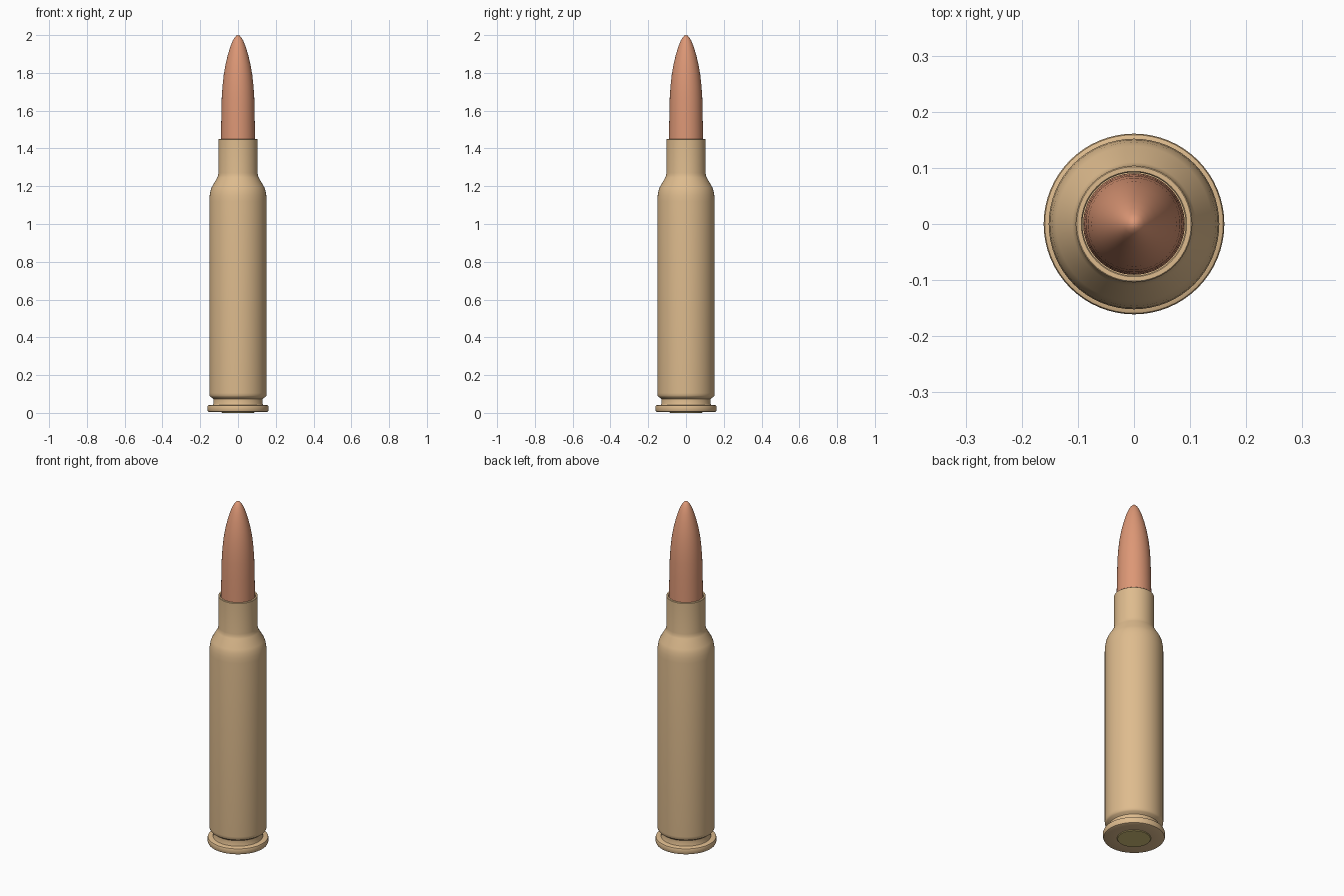
import bpy, math

if "Cube" in bpy.data.objects:
    bpy.data.objects.remove(bpy.data.objects["Cube"])


def material(name, rgb):
    m = bpy.data.materials.new(name)
    m.diffuse_color = (*rgb, 1)
    m.use_nodes = True
    m.node_tree.nodes["Principled BSDF"].inputs["Base Color"].default_value = m.diffuse_color
    return m


def lathe(name, profile, mat, sides=64):
    """Revolve an (r, z) profile around z; r = 0 makes a single pole vertex."""
    verts, rings, faces = [], [], []
    for r, z in profile:
        start = len(verts)
        n = 1 if r == 0 else sides
        for i in range(n):
            a = 2 * math.pi * i / sides
            verts.append((r * math.cos(a), r * math.sin(a), z))
        rings.append([start + i % n for i in range(sides)])
    for lo, hi in zip(rings, rings[1:]):
        for i in range(sides):
            j = (i + 1) % sides
            quad = (lo[i], lo[j], hi[j], hi[i])
            faces.append(list(dict.fromkeys(quad)))
    mesh = bpy.data.meshes.new(name)
    mesh.from_pydata(verts, [], faces)
    mesh.materials.append(mat)
    ob = bpy.data.objects.new(name, mesh)
    bpy.context.collection.objects.link(ob)
    bpy.ops.object.select_all(action='DESELECT')
    ob.select_set(True)
    bpy.context.view_layer.objects.active = ob
    bpy.ops.object.shade_smooth_by_angle(angle=math.radians(32))
    return ob


brass = material("brass", (0.73, 0.50, 0.27))
copper = material("copper", (0.72, 0.31, 0.18))
dull_brass = material("dull_brass", (0.68, 0.54, 0.20))

# Case: base, rim, extractor groove, body, shoulder, neck and open mouth
lathe("case", [
    (0, 0.004), (0.088, 0.004), (0.151, 0.004), (0.158, 0.007), (0.161, 0.013),
    (0.161, 0.034), (0.159, 0.039), (0.154, 0.041), (0.133, 0.043),
    (0.131, 0.048), (0.131, 0.074), (0.135, 0.078), (0.146, 0.084),
    (0.151, 0.092), (0.152, 0.105), (0.152, 1.12), (0.150, 1.15),
    (0.146, 1.175), (0.139, 1.195), (0.110, 1.245), (0.106, 1.255),
    (0.104, 1.27), (0.104, 1.448), (0.102, 1.45), (0.094, 1.45),
    (0.092, 1.447), (0.092, 1.30), (0, 1.30)], brass)

# Primer disc in the base
lathe("primer", [(0, 0), (0.085, 0), (0.088, 0.003), (0.088, 0.02), (0, 0.02)],
      dull_brass)

# Pointed tip, seated in the neck
lathe("tip", [
    (0, 1.31), (0.085, 1.31), (0.0905, 1.33), (0.0905, 1.45), (0.088, 1.58),
    (0.086, 1.67), (0.082, 1.73), (0.0755, 1.79), (0.066, 1.845),
    (0.054, 1.895), (0.041, 1.938), (0.028, 1.970), (0.018, 1.987),
    (0.009, 1.997), (0, 2.0)], copper)
